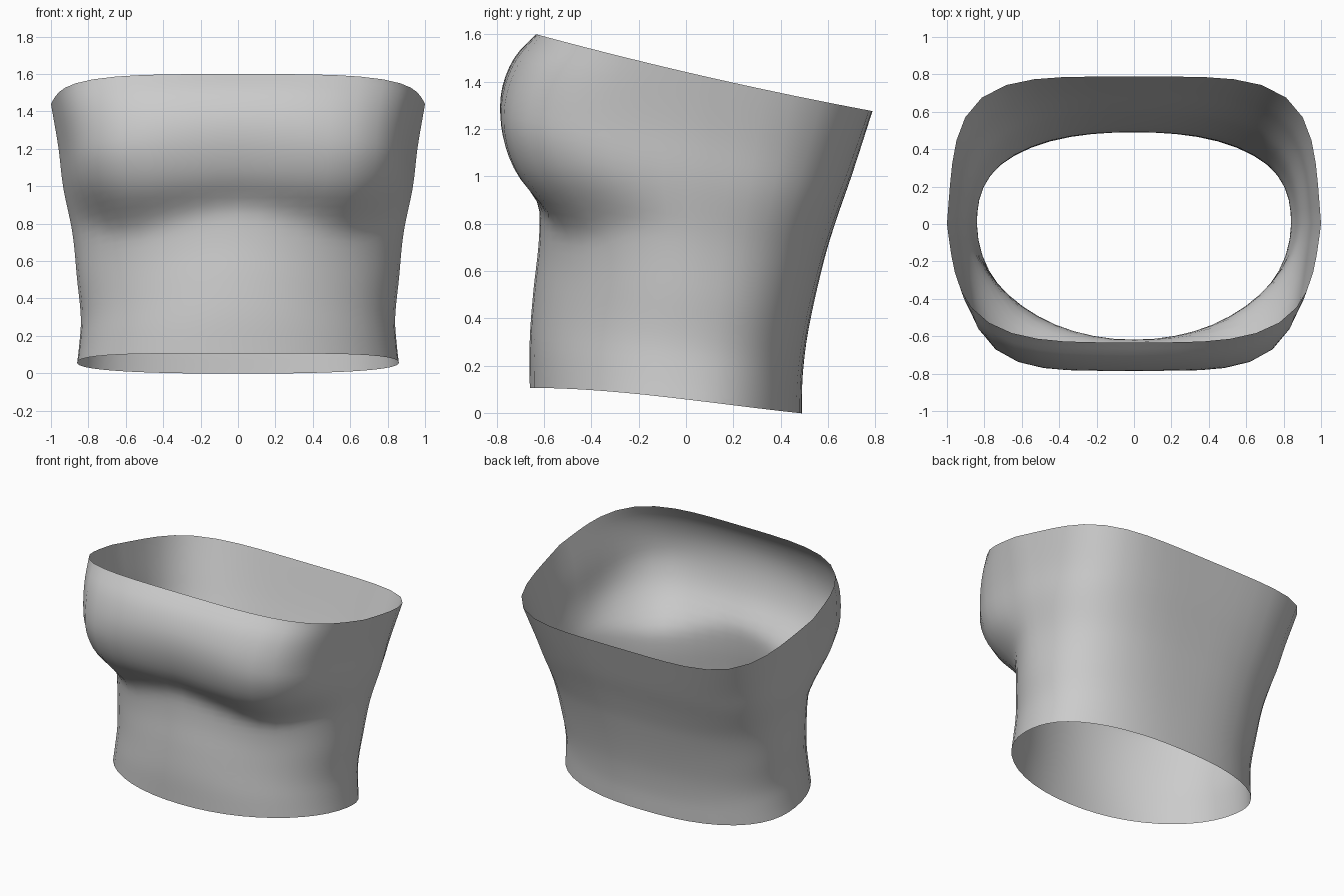
import bpy, bmesh, math

if "Cube" in bpy.data.objects:
    bpy.data.objects.remove(bpy.data.objects["Cube"])

# Profiles up the garment: (height fraction, value)
WIDTH = [(0, .86), (.06, .85), (.17, .84), (.32, .86), (.5, .885), (.68, .935), (.83, .96), (1, 1.0)]
FRONT = [(0, .66), (.13, .66), (.26, .645), (.4, .622), (.5, .622), (.54, .65), (.6, .72),
         (.67, .765), (.75, .785), (.83, .773), (.92, .72), (1, .633)]
BACK = [(0, .49), (.12, .493), (.27, .518), (.5, .585), (.63, .635), (.78, .70), (1, .788)]
FRONT_SQUARE = [(0, 2.1), (.46, 2.05), (.56, 2.7), (.66, 3.8), (.77, 4.4), (1, 3.8)]
BACK_SQUARE = [(0, 2.35), (.5, 3.0), (1, 4.5)]
# How far the underbust fold drops, from the middle (0) to the side (1)
FOLD_DROP = [(0, -.015), (.35, .008), (.65, .042), (.85, .0), (1, -.05)]


def sample(profile, t):
    """Smooth interpolation through the profile points."""
    t = min(max(t, 0), 1)
    n = len(profile) - 1
    i = max(k for k in range(n) if profile[k][0] <= t)

    def slope(k):
        a, b = profile[max(k - 1, 0)], profile[min(k + 1, n)]
        return (b[1] - a[1]) / (b[0] - a[0])
    (t0, v0), (t1, v1) = profile[i], profile[i + 1]
    h = t1 - t0
    s = (t - t0) / h
    return (v0 * (1 + 2 * s) * (1 - s) ** 2 + v1 * s * s * (3 - 2 * s)
            + h * s * (1 - s) * (slope(i) * (1 - s) - slope(i + 1) * s))


def hem(y):
    return .057 - .12 * y - .03 * y * y + .06 * y ** 3


def neckline(y):
    return 1.44 - .233 * y + .03 * y * y


def surface_point(t, angle):
    c, s = math.cos(angle), math.sin(angle)
    w = sample(WIDTH, t)
    if s < 0:
        tf = t + sample(FOLD_DROP, abs(c)) * 4 * t * (1 - t)
        d, n, taper = sample(FRONT, tf), sample(FRONT_SQUARE, tf), .13
    else:
        d, n, taper = sample(BACK, t), sample(BACK_SQUARE, t), .075
    r = (abs(c) ** n + abs(s) ** n) ** (-1 / n)
    y = d * s * r
    x = w * c * r * (1 - taper * abs(y) * min(1, t * 1.3))   # sides taper to front and back
    return x, y, hem(y) + (neckline(y) - hem(y)) * t


# Open tube lofted from rings
SEGMENTS, ROWS = 48, 36
bm = bmesh.new()
rings = [[bm.verts.new(surface_point(j / ROWS, 2 * math.pi * i / SEGMENTS))
          for i in range(SEGMENTS)] for j in range(ROWS + 1)]
for lower, upper in zip(rings, rings[1:]):
    for i in range(SEGMENTS):
        k = (i + 1) % SEGMENTS
        bm.faces.new((lower[i], lower[k], upper[k], upper[i])).smooth = True

mesh = bpy.data.meshes.new("tube_top")
bm.to_mesh(mesh)
bm.free()
bpy.context.collection.objects.link(bpy.data.objects.new("tube_top", mesh))
